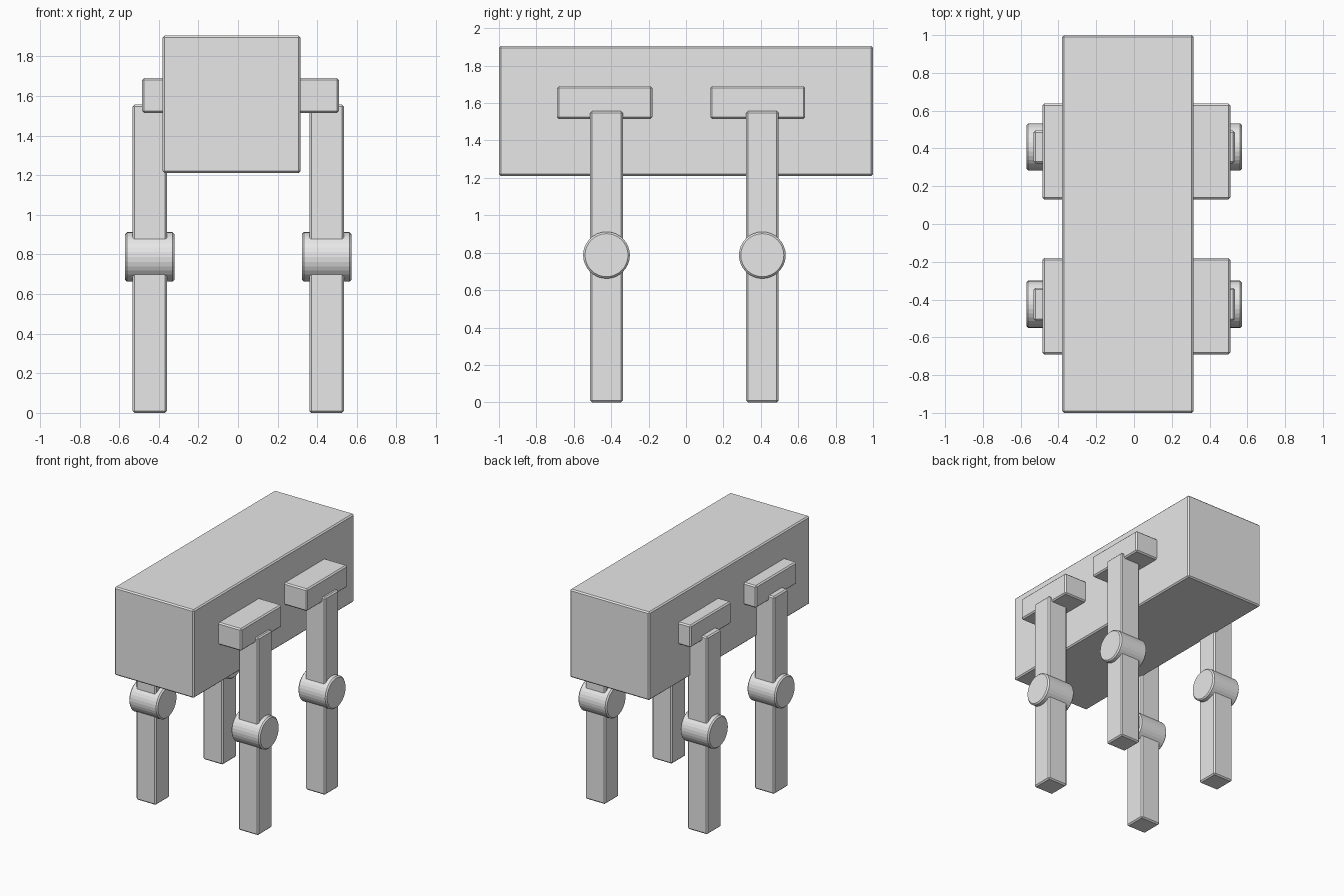
import bpy
import math

if "Cube" in bpy.data.objects:
    bpy.data.objects.remove(bpy.data.objects["Cube"])

grey = bpy.data.materials.new("light grey")
grey.diffuse_color = (0.8, 0.8, 0.8, 1)
grey.use_nodes = True
grey.node_tree.nodes["Principled BSDF"].inputs["Base Color"].default_value = grey.diffuse_color


def finish(obj, name, bevel):
    obj.name = name
    obj.data.materials.append(grey)
    mod = obj.modifiers.new("edge_bevel", 'BEVEL')
    mod.width = bevel
    mod.segments = 1
    mod.limit_method = 'ANGLE'
    mod.angle_limit = math.radians(40)


def box(name, x, y, z, bevel=0.01):
    """Bevelled box from (min, max) ranges on each axis."""
    ranges = (x, y, z)
    bpy.ops.mesh.primitive_cube_add(size=1, location=[(a + b) / 2 for a, b in ranges])
    obj = bpy.context.object
    obj.scale = [b - a for a, b in ranges]
    bpy.ops.object.transform_apply(location=False, rotation=False, scale=True)
    finish(obj, name, bevel)


def knee(name, x, y, z):
    """Bevelled joint cylinder lying along x."""
    bpy.ops.mesh.primitive_cylinder_add(vertices=32, radius=0.125, depth=0.25,
                                        location=(x, y, z),
                                        rotation=(0, math.pi / 2, 0))
    finish(bpy.context.object, name, 0.01)


# Main body
box("body", (-0.38, 0.315), (-1, 1), (1.21, 1.905))

# Four legs: hip block, upper leg, knee joint, lower leg
sides = (("left", -0.445, (-0.485, -0.235)), ("right", 0.447, (0.26, 0.51)))
rows = (("front", -0.425, (-0.69, -0.18)), ("back", 0.408, (0.13, 0.637)))
for side, x, hip_x in sides:
    for row, y, hip_y in rows:
        tag = f"{row}_{side}"
        leg_x = (x - 0.087, x + 0.087)
        leg_y = (y - 0.087, y + 0.087)
        box(f"{tag}_hip", hip_x, hip_y, (1.515, 1.69))
        box(f"{tag}_upper_leg", leg_x, leg_y, (0.79, 1.557))
        knee(f"{tag}_knee", x, y, 0.787)
        box(f"{tag}_lower_leg", leg_x, leg_y, (0, 0.785))
